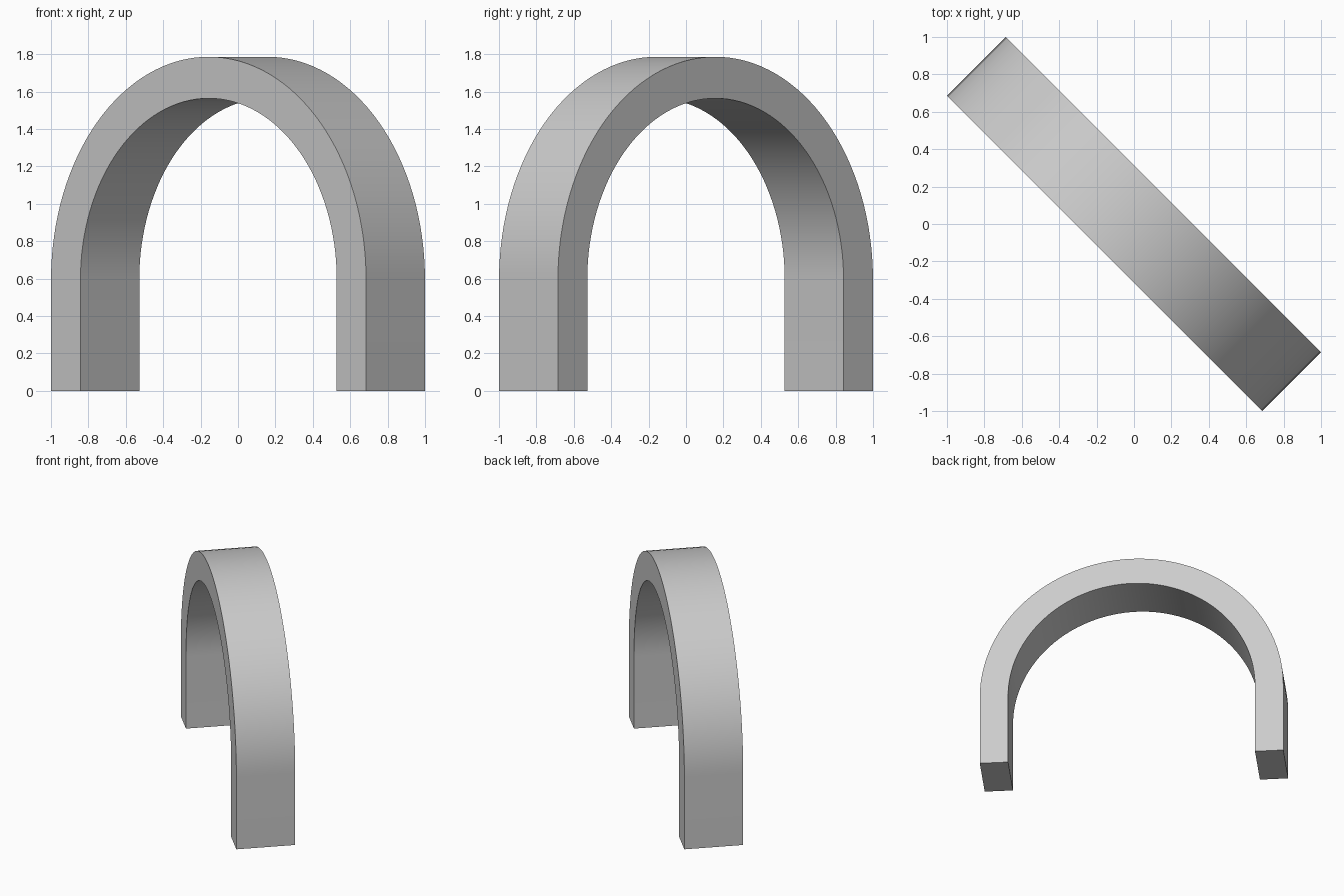
import bpy, bmesh, math
from mathutils import Matrix

cube = bpy.data.objects.get("Cube")
if cube:
    bpy.data.objects.remove(cube, do_unlink=True)

OUTER, INNER = 1.191, 0.969   # arch radii
SPRING = 0.595                # height of the straight legs
DEPTH = 0.445
SEGMENTS = 64

# Single plain grey
grey = bpy.data.materials.new("stone_grey")
grey.use_nodes = True
colour = (0.6, 0.6, 0.6, 1)
grey.diffuse_color = colour
grey.node_tree.nodes["Principled BSDF"].inputs["Base Color"].default_value = colour


def leg_and_arc(radius):
    """Outline from the right foot, over the top, to the left foot."""
    angles = [math.pi * i / SEGMENTS for i in range(SEGMENTS + 1)]
    arc = [(radius * math.cos(a), SPRING + radius * math.sin(a)) for a in angles]
    return [(radius, 0)] + arc + [(-radius, 0)]


# Arch: strip between the two outlines, extruded to its depth
bm = bmesh.new()
rows = [[bm.verts.new((x, -DEPTH / 2, z)) for x, z in leg_and_arc(r)]
        for r in (OUTER, INNER)]
outer, inner = rows
for i in range(len(outer) - 1):
    bm.faces.new((outer[i], outer[i + 1], inner[i + 1], inner[i]))
result = bmesh.ops.extrude_face_region(bm, geom=bm.faces[:])
back = [g for g in result["geom"] if isinstance(g, bmesh.types.BMVert)]
bmesh.ops.translate(bm, verts=back, vec=(0, DEPTH, 0))
bmesh.ops.recalc_face_normals(bm, faces=bm.faces[:])

# Turn the arch diagonally
bmesh.ops.transform(bm, matrix=Matrix.Rotation(-math.pi / 4, 4, "Z"), verts=bm.verts[:])

mesh = bpy.data.meshes.new("arch")
bm.to_mesh(mesh)
bm.free()
mesh.materials.append(grey)
arch = bpy.data.objects.new("arch", mesh)
bpy.context.collection.objects.link(arch)

# Smooth curve, sharp rims
bpy.ops.object.select_all(action="DESELECT")
arch.select_set(True)
bpy.context.view_layer.objects.active = arch
bpy.ops.object.shade_smooth_by_angle(angle=math.radians(30))
